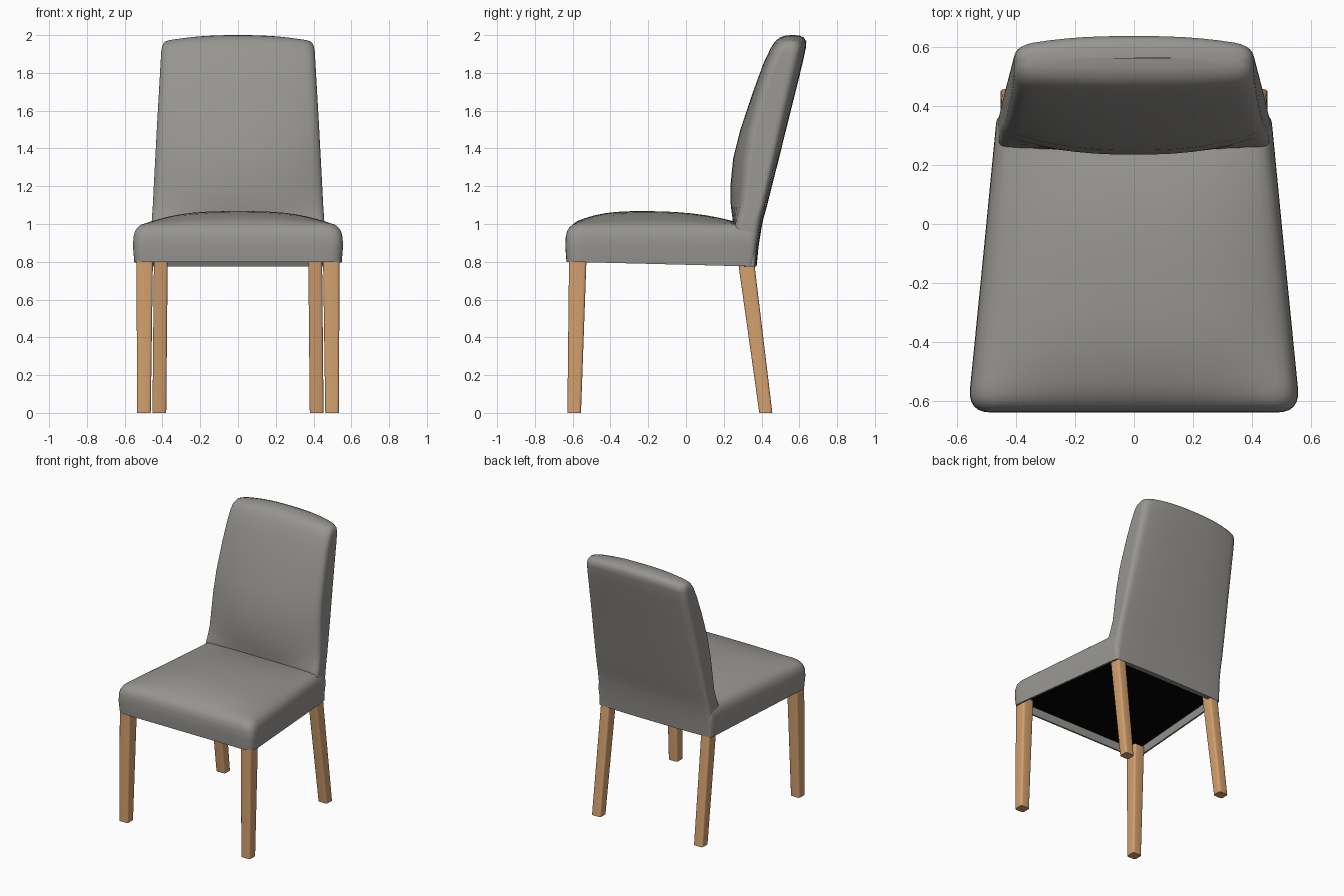
import bpy, bmesh, math
from mathutils import Vector

cube = bpy.data.objects.get("Cube")
if cube:
    bpy.data.objects.remove(cube)


def material(name, rgb):
    m = bpy.data.materials.new(name)
    m.use_nodes = True
    m.diffuse_color = (*rgb, 1)
    bsdf = next(n for n in m.node_tree.nodes if n.type == 'BSDF_PRINCIPLED')
    bsdf.inputs["Base Color"].default_value = (*rgb, 1)
    return m


fabric = material("grey fabric", (0.31, 0.30, 0.28))
wood = material("light wood", (0.65, 0.35, 0.155))
lining = material("black lining", (0.001, 0.001, 0.001))


def rounded_outline(x_front, x_rear, front, rear, r_front, r_rear, edge_steps=10, arc_steps=6):
    """Symmetric trapezoid with rounded corners and evenly split sides."""
    corners = [Vector(c) for c in ((-x_front, front), (x_front, front),
                                   (x_rear, rear), (-x_rear, rear))]
    ends = []
    for i, c in enumerate(corners):
        r = r_front if i < 2 else r_rear
        a = c + (corners[i - 1] - c).normalized() * r
        b = c + (corners[(i + 1) % 4] - c).normalized() * r
        ends.append((a, c, b))
    pts = []
    for i, (a, c, b) in enumerate(ends):
        for k in range(arc_steps + 1):
            t = k / arc_steps
            pts.append(a * (1 - t) ** 2 + c * 2 * t * (1 - t) + b * t * t)
        following = ends[(i + 1) % 4][0]
        pts += [b.lerp(following, k / edge_steps) for k in range(1, edge_steps)]
    return pts


def loft(name, rings, materials, smooth_angle=40):
    """Skin closed rings; the first cap takes the last material."""
    bm = bmesh.new()
    loops = [[bm.verts.new(p) for p in ring] for ring in rings]
    first = bm.faces.new(loops[0])
    first.material_index = len(materials) - 1
    bm.faces.new(loops[-1])
    for low, high in zip(loops, loops[1:]):
        for i in range(len(low)):
            j = (i + 1) % len(low)
            bm.faces.new((low[i], low[j], high[j], high[i]))
    bmesh.ops.recalc_face_normals(bm, faces=bm.faces)
    mesh = bpy.data.meshes.new(name)
    bm.to_mesh(mesh)
    bm.free()
    for m in materials:
        mesh.materials.append(m)
    ob = bpy.data.objects.new(name, mesh)
    bpy.context.collection.objects.link(ob)
    bpy.ops.object.select_all(action='DESELECT')
    ob.select_set(True)
    bpy.context.view_layer.objects.active = ob
    bpy.ops.object.shade_smooth_by_angle(angle=math.radians(smooth_angle))


# Seat: tapered skirt with a hollow underside and a crowned top
plan = rounded_outline(0.557, 0.459, -0.633, 0.355, 0.08, 0.03)
CENTRE_Y = -0.15


def seat_point(p, z, offset=0.0, scale=1.0):
    k = scale * (1 + offset / 0.5)
    x = p.x * k
    y = CENTRE_Y + (p.y - CENTRE_Y) * k
    rear = max(0, (p.y + 0.1) / 0.47)
    y += rear * 0.1 * (z - 0.78)
    if z < 0.87:
        z -= 0.025 * (p.y + 0.63)
    return Vector((x, y, z))


def crown(p):
    u = min(1, abs(p.x) / (0.52 - 0.1 * (p.y + 0.6)))
    dy = p.y + 0.25
    v = min(1, dy / 0.55 if dy > 0 else -dy / 0.36)
    return Vector((p.x, p.y, p.z + 0.068 * (1 - u ** 3) * (1 - v ** 2.6)))


skirt = [(0.86, -0.012), (0.80, -0.012), (0.80, 0), (0.88, 0.006), (0.93, 0.004),
         (0.96, -0.003), (0.982, -0.016), (0.997, -0.034)]
seat_rings = [[seat_point(p, z, o) for p in plan] for z, o in skirt]
for s in (0.88, 0.8, 0.7, 0.58, 0.45, 0.3, 0.15, 0.05):
    seat_rings.append([crown(seat_point(p, 1.0, 0, s)) for p in plan])
loft("seat", seat_rings, [fabric, lining])

# Backrest: leaning slab with a cushioned front; its cover runs down behind the seat
# (height, front y, rear y, half width, setback of the front's side edges)
sections = [(0.776, 0.335, 0.374, 0.456, 0), (0.88, 0.285, 0.384, 0.459, 0),
            (0.98, 0.25, 0.40, 0.459, 0.005), (1.03, 0.246, 0.41, 0.456, 0.03),
            (1.1, 0.237, 0.43, 0.451, 0.06), (1.2, 0.235, 0.455, 0.446, 0.072),
            (1.35, 0.25, 0.493, 0.438, 0.068), (1.5, 0.288, 0.53, 0.430, 0.052),
            (1.7, 0.355, 0.58, 0.419, 0.034), (1.85, 0.41, 0.617, 0.411, 0.024),
            (1.93, 0.448, 0.634, 0.407, 0.018), (1.965, 0.47, 0.637, 0.402, 0.016),
            (1.988, 0.497, 0.624, 0.39, 0.014), (1.998, 0.53, 0.6, 0.37, 0.008),
            (2.0, 0.562, 0.566, 0.35, 0)]
back_rings = []
for z, front, rear, w, setback in sections:
    ring = []
    depth = rear - front
    rise = (z - 0.776) / 1.224
    r = min(0.035 + 0.025 * rise, depth * 0.45)
    for p in rounded_outline(w, w, front, rear, r, r, 12):
        side = abs(p.x / w) ** 2.5
        t = (p.y - front) / depth
        bow = setback * (1 - t) - (0.01 + 0.025 * rise) * t
        drop = 0.026 * side * max(0, (z - 1.6) / 0.4)
        ring.append(Vector((p.x, p.y + side * bow, z - drop)))
    back_rings.append(ring)
loft("backrest", back_rings, [fabric])


# Legs: tapered square posts, each given as (x0, x1, y0, y1) at foot and top
def leg(name, foot, top, side):
    rings = []
    for (x0, x1, y0, y1), z in ((foot, 0), (top, 0.84)):
        half = (x1 - x0) / 2
        outline = rounded_outline(half, half, y0, y1, 0.014, 0.014, 1, 3)
        rings.append([Vector((side * (p.x + x0 + half), p.y, z)) for p in outline])
    loft(name, rings, [wood])


for side, label in ((1, "left"), (-1, "right")):
    leg("front_leg_" + label, (0.462, 0.535, -0.628, -0.556),
        (0.45, 0.537, -0.619, -0.526), side)
    leg("rear_leg_" + label, (0.38, 0.453, 0.388, 0.457),
        (0.372, 0.445, 0.27, 0.356), side)
